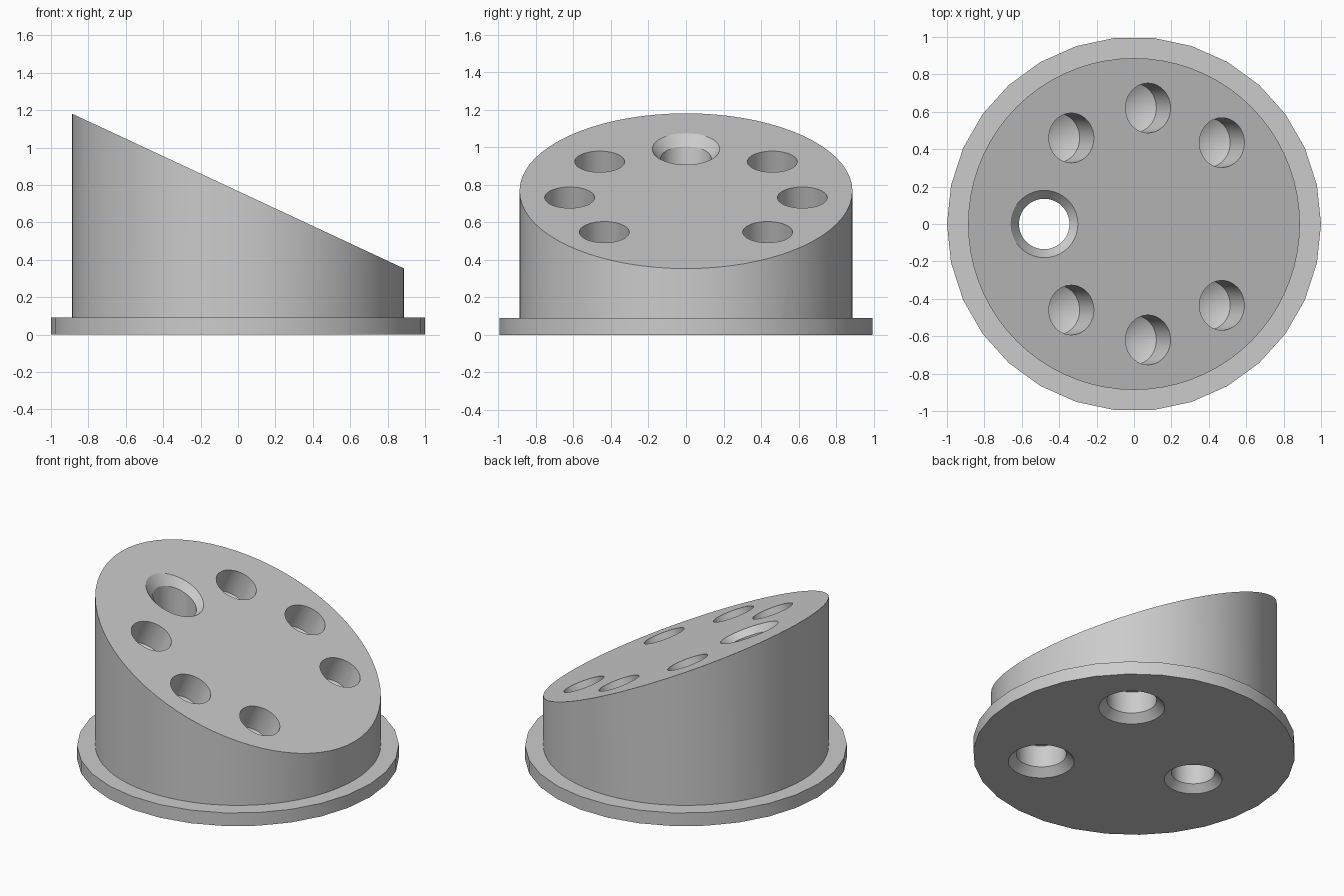
import bpy, bmesh, math
from mathutils import Matrix, Vector

if "Cube" in bpy.data.objects:
    bpy.data.objects.remove(bpy.data.objects["Cube"], do_unlink=True)

TILT = math.radians(25)
SLOPE = math.tan(TILT)
MID = 0.767          # height of the sloped face on the axis
BODY_R = 0.887
FLANGE_H = 0.09

grey = bpy.data.materials.new("plain grey")
grey.use_nodes = True
colour = (0.6, 0.6, 0.6, 1)
grey.diffuse_color = colour
grey.node_tree.nodes["Principled BSDF"].inputs["Base Color"].default_value = colour


def top_z(x):
    return MID - SLOPE * x


def turned(name, profile, sides, matrix=Matrix(), shear_above=None):
    """Solid of revolution from (radius, height) pairs, listed from bottom to top.
    Vertices above shear_above are laid parallel to the sloped face."""
    bm = bmesh.new()
    rings = []
    for r, z in profile:
        if r == 0:
            rings.append([bm.verts.new((0, 0, z))])
        else:
            rings.append([bm.verts.new((r * math.cos(2 * math.pi * i / sides),
                                        r * math.sin(2 * math.pi * i / sides), z))
                          for i in range(sides)])
    for low, high in zip(rings, rings[1:]):
        for i in range(sides):
            j = (i + 1) % sides
            if len(low) == 1:
                bm.faces.new((low[0], high[j], high[i]))
            else:
                bm.faces.new((low[i], low[j], high[j], high[i]))
    for ring in (rings[0], rings[-1]):
        if len(ring) > 1:
            bm.faces.new(ring)
    if shear_above is not None:
        for v in bm.verts:
            if v.co.z > shear_above:
                v.co.z -= SLOPE * v.co.x
    bmesh.ops.recalc_face_normals(bm, faces=bm.faces)
    bm.transform(matrix)
    mesh = bpy.data.meshes.new(name)
    bm.to_mesh(mesh)
    bm.free()
    mesh.materials.append(grey)
    ob = bpy.data.objects.new(name, mesh)
    bpy.context.collection.objects.link(ob)
    return ob


def combine(target, tool, operation):
    mod = target.modifiers.new(operation, "BOOLEAN")
    mod.operation = operation
    mod.solver = "EXACT"
    mod.object = tool
    bpy.context.view_layer.objects.active = target
    bpy.ops.object.modifier_apply(modifier=mod.name)
    bpy.data.objects.remove(tool, do_unlink=True)


# Slanted body joined to the round base flange
body = turned("slanted_stand", [(BODY_R, FLANGE_H / 2), (BODY_R, MID)], 72, shear_above=0.5)
flange = turned("base_flange", [(1, 0), (1, FLANGE_H)], 30)
combine(body, flange, "UNION")

# Six drilled pockets, square to the sloped face, with pointed bottoms
for x, y in ((-0.335, 0.46), (0.075, 0.62), (0.47, 0.435)):
    for side in (1, -1):
        place = Matrix.Translation(Vector((x, side * y, top_z(x)))) @ Matrix.Rotation(TILT, 4, "Y")
        pocket = turned("pocket_cutter", [(0, -0.265), (0.133, -0.18), (0.133, 0.1)], 40, place)
        combine(body, pocket, "DIFFERENCE")

# Upright through hole, chamfered at both ends
HOLE_X = -0.48
rim = top_z(HOLE_X)
through = turned("through_hole_cutter",
                 [(0.23, -0.05), (0.135, 0.045), (0.135, rim - 0.05), (0.225, rim + 0.05)],
                 40, Matrix.Translation((HOLE_X, 0, 0)), shear_above=0.5)
combine(body, through, "DIFFERENCE")

# Two blind chamfered holes in the underside
for side in (1, -1):
    blind = turned("blind_hole_cutter",
                   [(0.255, -0.05), (0.155, 0.05), (0.155, 0.2)],
                   40, Matrix.Translation((0.385, side * 0.437, 0)))
    combine(body, blind, "DIFFERENCE")

# Smooth curved walls, crisp rims
bpy.ops.object.select_all(action="DESELECT")
body.select_set(True)
bpy.context.view_layer.objects.active = body
bpy.ops.object.shade_smooth_by_angle(angle=math.radians(25))
